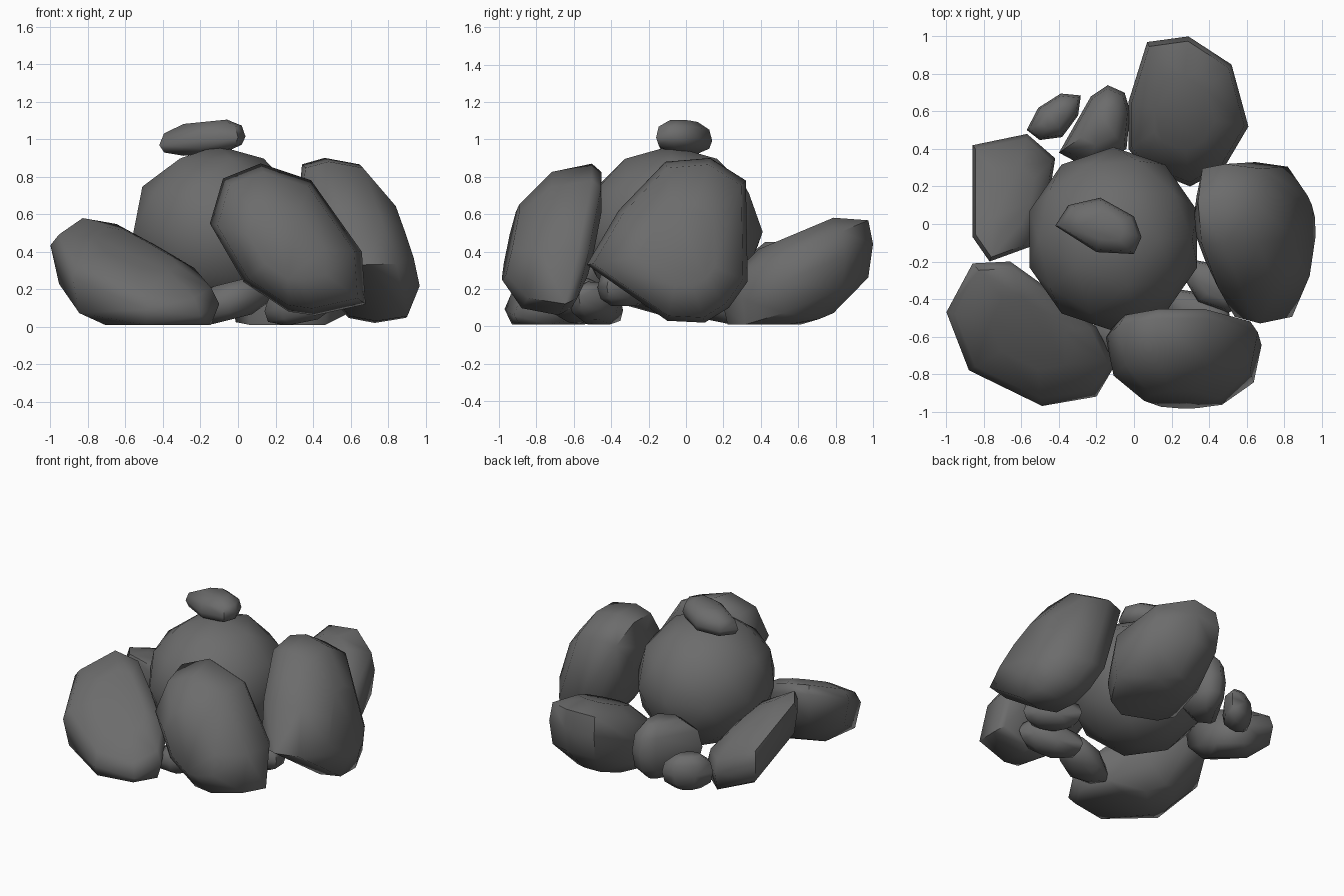
import bpy, bmesh, math
from mathutils import Vector

cube = bpy.data.objects.get("Cube")
if cube:
    bpy.data.objects.remove(cube, do_unlink=True)

GROUND = 0.01

# One stone grey for the whole pile
stone_grey = bpy.data.materials.new("stone grey")
stone_grey.use_nodes = True
colour = (0.15, 0.15, 0.15, 1.0)
stone_grey.diffuse_color = colour
stone_grey.node_tree.nodes["Principled BSDF"].inputs["Base Color"].default_value = colour


def finish(name, bm):
    """Turn a bmesh into a softly shaded stone object."""
    bmesh.ops.recalc_face_normals(bm, faces=bm.faces)
    mesh = bpy.data.meshes.new(name)
    bm.to_mesh(mesh)
    bm.free()
    mesh.materials.append(stone_grey)
    mesh.shade_smooth()
    mesh.set_sharp_from_angle(angle=math.radians(62))
    stone = bpy.data.objects.new(name, mesh)
    bpy.context.collection.objects.link(stone)
    return stone


def slab(name, axis, outline, plane, above, below, shoulder=0.9):
    """Domed stone: an outline seen along one axis, laid on a tilted plane."""
    u_axis, v_axis = [i for i in range(3) if i != axis]
    base, slope_u, slope_v = plane
    mid_u = sum(p[0] for p in outline) / len(outline)
    mid_v = sum(p[1] for p in outline) / len(outline)
    # Rim, shoulder and crown rings on both sides of the plane
    rings = [(1, 0)]
    for thickness in (above, -below):
        rings += [(shoulder, 0.6 * thickness), (0.5, thickness)]
    bm = bmesh.new()
    for scale, offset in rings:
        for u, v in outline:
            u = mid_u + (u - mid_u) * scale
            v = mid_v + (v - mid_v) * scale
            point = Vector()
            point[u_axis], point[v_axis] = u, v
            point[axis] = base + slope_u * u + slope_v * v + offset
            point.z = max(point.z, GROUND)
            bm.verts.new(point)
    bmesh.ops.remove_doubles(bm, verts=bm.verts, dist=0.005)
    hull = bmesh.ops.convex_hull(bm, input=bm.verts)
    inside = {g for g in hull["geom_interior"] + hull["geom_unused"]
              if isinstance(g, bmesh.types.BMVert)}
    bmesh.ops.delete(bm, geom=list(inside), context='VERTS')
    return finish(name, bm)


def pebble(name, centre, length, width, height, turn, rise=0):
    """Small stone with an irregular seven-sided outline, rising towards +x."""
    outline = []
    for i in range(7):
        a = math.tau * i / 7
        swell = 1 + 0.08 * math.sin(3 * a + turn)
        x, y = length * swell * math.cos(a), width * swell * math.sin(a)
        outline.append((centre[0] + x * math.cos(turn) - y * math.sin(turn),
                        centre[1] + x * math.sin(turn) + y * math.cos(turn)))
    plane = (centre[2] - rise * centre[0], rise, 0)
    return slab(name, 2, outline, plane, height, height)


# Round boulder in the middle
bm = bmesh.new()
bmesh.ops.create_icosphere(bm, subdivisions=2, radius=1)
bmesh.ops.scale(bm, vec=(0.47, 0.49, 0.46), verts=bm.verts)
bmesh.ops.translate(bm, vec=(-0.11, -0.08, 0.505), verts=bm.verts)
finish("core_boulder", bm)

# Cap stone balanced on top
slab("cap_stone", 2,
     [(-.42, -.01), (-.35, .1), (-.18, .14), (0, .04), (.04, -.07), (0, -.16), (-.2, -.15)],
     (1.01, .1, 0), .1, .07)

# Large stones leaning around the boulder
slab("front_stone", 1,
     [(-.15, .55), (-.08, .79), (.12, .87), (.39, .78), (.66, .4), (.68, .12),
      (.41, .06), (.27, .08), (.03, .24)],
     (-.73, .08, .25), .1, .34)

slab("left_stone", 0,
     [(-.53, .33), (-.36, .62), (-.11, .88), (.13, .9), (.32, .78), (.33, .24),
      (.23, .1), (.1, .02), (-.1, .03), (-.25, .15)],
     (.74, -.06, -.3), .29, .22, .93)

slab("back_stone", 2,
     [(-.03, .65), (.07, .97), (.29, 1), (.52, .85), (.61, .52), (.48, .3),
      (.3, .2), (.05, .3), (-.03, .4)],
     (.02, 0, .42), .23, .28, .94)

slab("front_right_stone", 2,
     [(-1, -.47), (-.86, -.21), (-.66, -.2), (-.45, -.35), (-.2, -.55),
      (-.1, -.75), (-.2, -.92), (-.49, -.97), (-.88, -.78)],
     (.46, -.2, .48), .12, .32)

slab("right_stone", 2,
     [(-.86, .42), (-.57, .48), (-.42, .35), (-.46, .1), (-.55, -.12),
      (-.77, -.2), (-.86, -.07)],
     (.13, -.35, -.4), .13, .24, .93)

slab("back_small_stone", 2,
     [(-.4, .38), (-.23, .68), (-.14, .74), (-.05, .7), (-.02, .6), (-.04, .4), (-.25, .3)],
     (.25, 0, 0), .2, .2)

# Pebbles tucked into the gaps
pebble("back_pebble", (-.42, .57, .15), .17, .1, .12, .7)
pebble("front_pebble", (-.03, -.58, .14), .21, .14, .1, .2, .25)
pebble("front_left_pebble", (.33, -.48, .12), .22, .12, .1, -.45, .2)
pebble("left_pebble", (.44, -.33, .21), .2, .12, .1, -.5)
